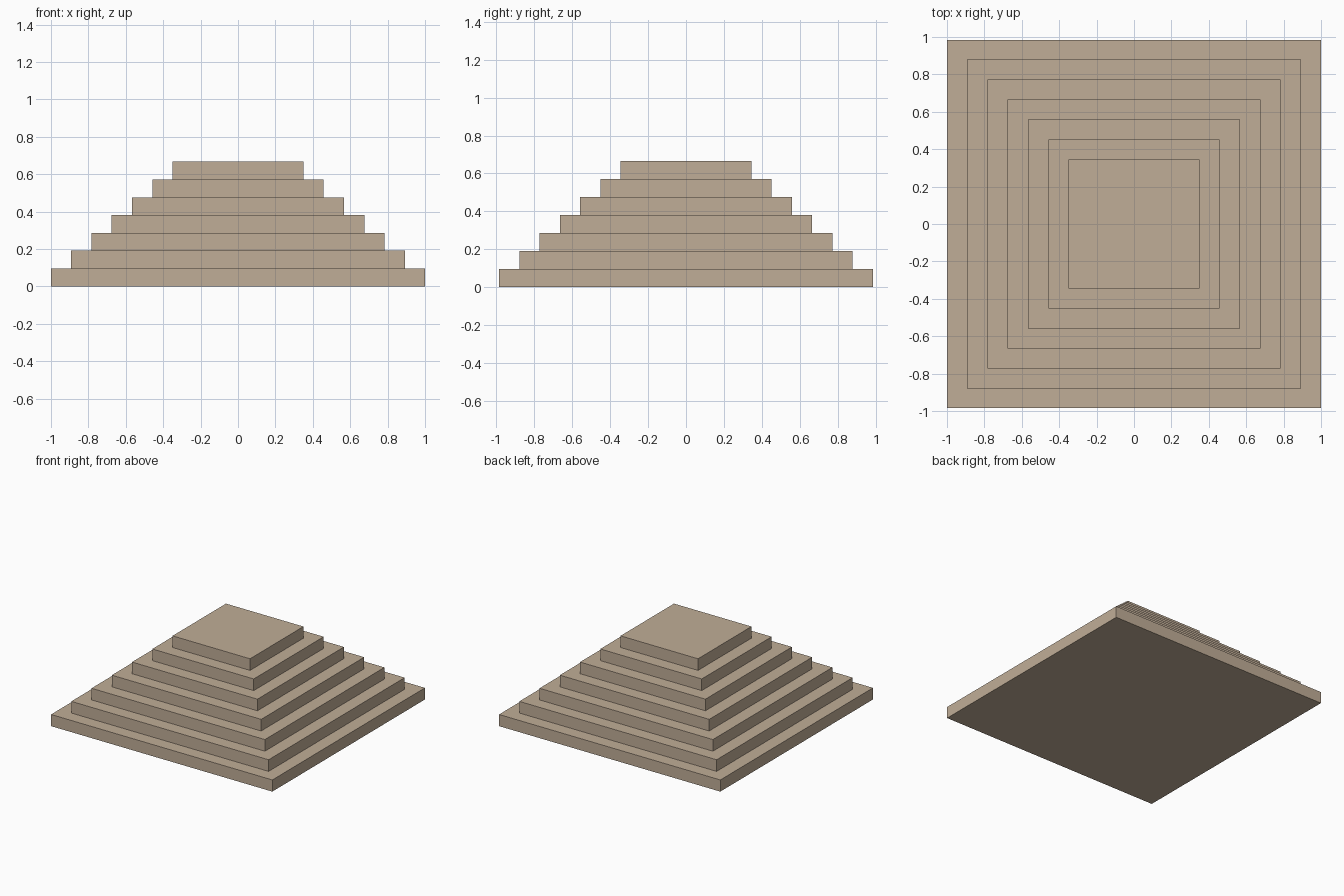
import bpy

# Remove the default object
cube = bpy.data.objects.get("Cube")
if cube:
    bpy.data.objects.remove(cube, do_unlink=True)

TIERS = 7
BASE, TOP = 1.0, 0.35      # half widths of the lowest and highest tier
DEPTH_RATIO = 0.985        # depth relative to width
STEP = 0.667 / TIERS       # tier height

# Sandstone colour
stone = bpy.data.materials.new("sandstone")
stone.use_nodes = True
colour = (0.53, 0.42, 0.31, 1.0)
stone.diffuse_color = colour
stone.node_tree.nodes["Principled BSDF"].inputs["Base Color"].default_value = colour


def add_tier(index):
    """One square slab, narrower the higher it sits."""
    half = BASE + (TOP - BASE) * index / (TIERS - 1)
    bpy.ops.mesh.primitive_cube_add(size=2, location=(0, 0, STEP * (index + 0.5)))
    slab = bpy.context.object
    slab.name = f"tier_{index + 1}"
    slab.scale = (half, half * DEPTH_RATIO, STEP / 2)
    bpy.ops.object.transform_apply(location=False, rotation=False, scale=True)
    slab.data.materials.append(stone)


# Stacked tiers
for i in range(TIERS):
    add_tier(i)
